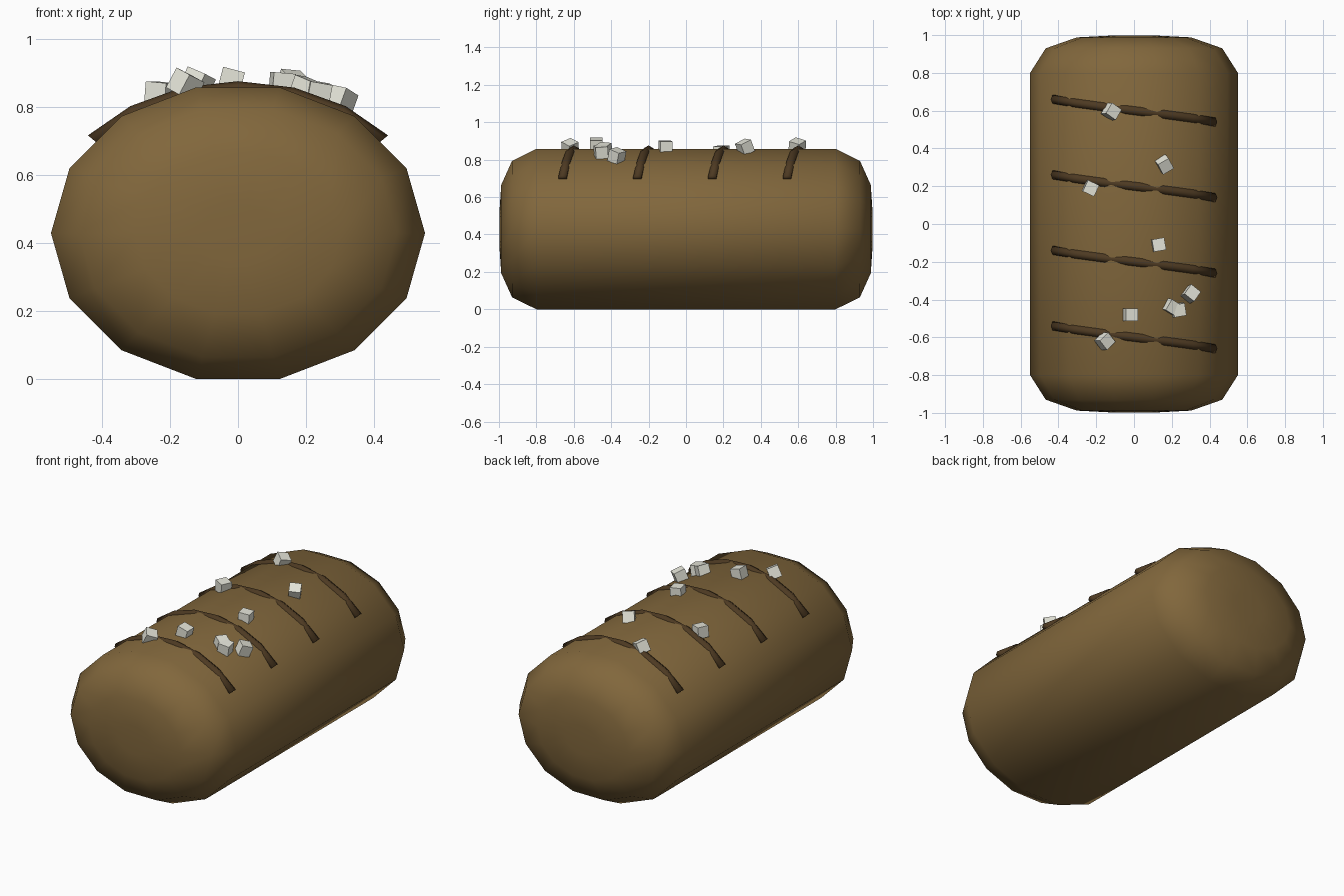
import bpy, bmesh, math
from mathutils import Euler

if "Cube" in bpy.data.objects:
    bpy.data.objects.remove(bpy.data.objects["Cube"])


def material(name, rgb):
    m = bpy.data.materials.new(name)
    m.diffuse_color = (*rgb, 1)
    m.use_nodes = True
    m.node_tree.nodes["Principled BSDF"].inputs["Base Color"].default_value = m.diffuse_color
    return m


def finish(name, bm, mat, smooth):
    bmesh.ops.recalc_face_normals(bm, faces=bm.faces[:])
    me = bpy.data.meshes.new(name)
    bm.to_mesh(me)
    bm.free()
    me.materials.append(mat)
    for p in me.polygons:
        p.use_smooth = smooth
    ob = bpy.data.objects.new(name, me)
    bpy.context.collection.objects.link(ob)
    return ob


def loft(name, rings, mat, smooth=True):
    """Skin a list of rings and close both ends."""
    bm = bmesh.new()
    vs = [[bm.verts.new(p) for p in r] for r in rings]
    n = len(rings[0])
    for a, b in zip(vs, vs[1:]):
        for i in range(n):
            j = (i + 1) % n
            bm.faces.new((a[i], a[j], b[j], b[i]))
    bm.faces.new(vs[0])
    bm.faces.new(vs[-1])
    return finish(name, bm, mat, smooth)


crust = material("brown crust", (0.22, 0.135, 0.045))
dark = material("dark score", (0.075, 0.042, 0.016))
white = material("salt white", (0.80, 0.80, 0.71))

# Loaf: 14-sided oval with rounded ends
RX, RZ, CZ, N = 0.55, 0.44, 0.429, 14
end = [(0.8, 1), (0.93, 0.85), (0.988, 0.55), (0.998, 0.2)]
profile = [(-y, s) for y, s in reversed(end)] + end
loft("loaf", [[(RX * s * math.cos(2 * math.pi * i / N), y,
                CZ + RZ * s * math.sin(2 * math.pi * i / N)) for i in range(N)]
              for y, s in profile], crust)

# Score marks: slanted tubes hugging the top
R, SIDES = 0.026, 6
for k, yc in enumerate((-0.6, -0.2, 0.2, 0.6)):
    rings = []
    for i in range(7):
        a = math.radians(-50 + 100 * i / 6)
        cx, cz = 0.55 * math.sin(a), 0.43 + 0.42 * math.cos(a)
        cy = yc - 0.06 * (i - 3) / 3
        ring = []
        for j in range(SIDES):
            t = 2 * math.pi * j / SIDES
            o = R * math.cos(t)
            ring.append((cx + o * math.sin(a), cy + R * math.sin(t), cz + o * math.cos(a)))
        rings.append(ring)
    loft("score_mark_%d" % (k + 1), rings, dark)

# Salt cubes: x, y, z, and tilt in degrees
cubes = [(-0.12, 0.595, 0.87, 20, 15, 60), (0.16, 0.315, 0.866, 25, 5, 30),
         (-0.23, 0.19, 0.84, 5, 0, 65), (0.13, -0.11, 0.867, 0, 5, 10),
         (0.30, -0.37, 0.82, 10, 20, 55), (0.20, -0.44, 0.85, 20, 5, 60),
         (0.235, -0.455, 0.84, 5, 10, 10), (-0.02, -0.48, 0.878, 0, 15, 0),
         (-0.155, -0.62, 0.865, 20, 20, 45)]
for k, (x, y, z, a, b, c) in enumerate(cubes):
    bm = bmesh.new()
    bmesh.ops.create_cube(bm, size=0.066)
    ob = finish("salt_cube_%d" % (k + 1), bm, white, False)
    ob.location = (x, y, z)
    ob.rotation_euler = Euler([math.radians(v) for v in (a, b, c)])
